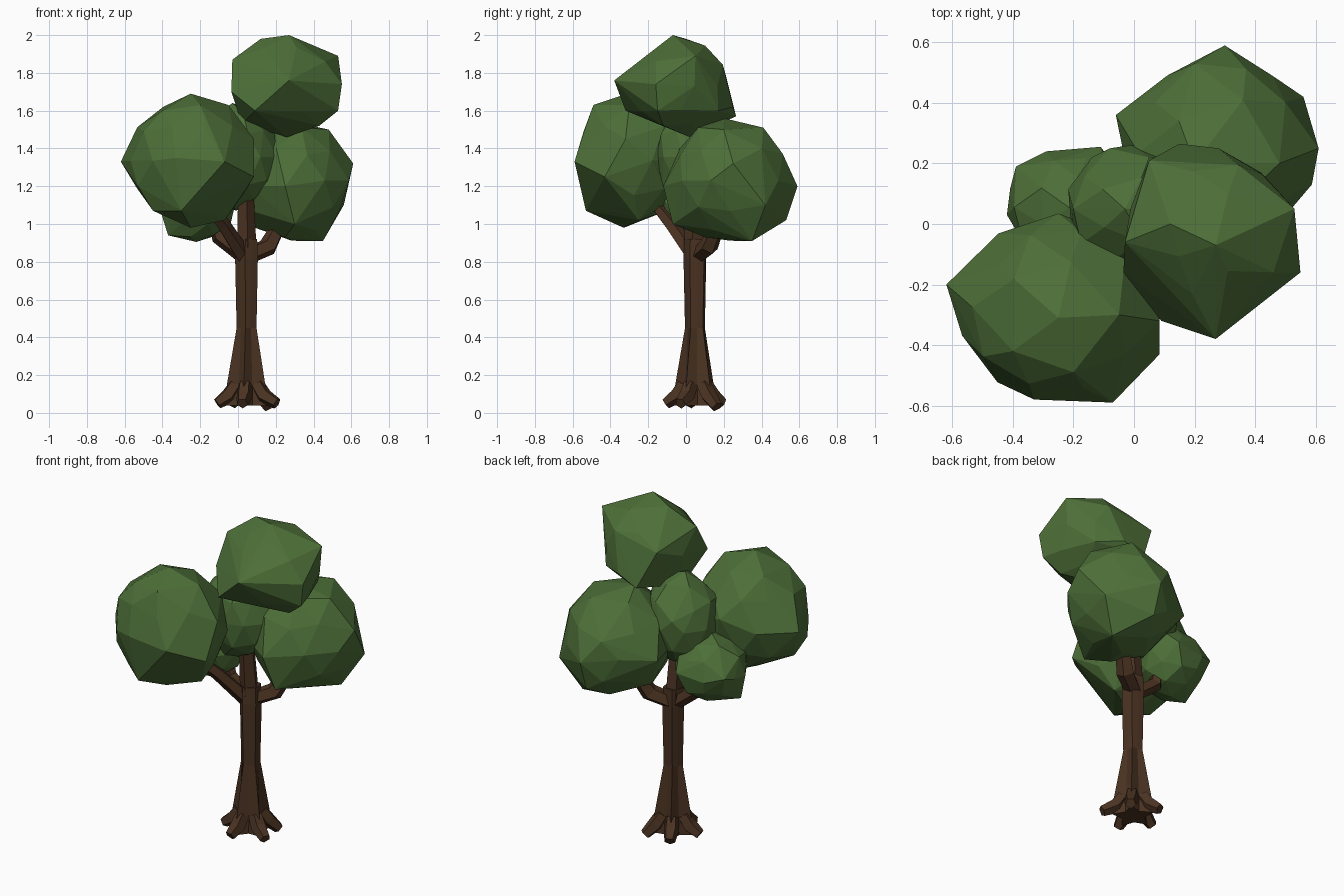
import bpy, bmesh, math, random
from mathutils import Vector

if "Cube" in bpy.data.objects:
    bpy.data.objects.remove(bpy.data.objects["Cube"])

random.seed(4)

def material(name, rgb):
    m = bpy.data.materials.new(name)
    m.diffuse_color = (*rgb, 1)
    m.use_nodes = True
    m.node_tree.nodes["Principled BSDF"].inputs["Base Color"].default_value = m.diffuse_color
    return m

BARK = material("bark brown", (0.07, 0.033, 0.016))
LEAF = material("leaf green", (0.075, 0.16, 0.04))

def finish(name, bm, mat):
    bmesh.ops.recalc_face_normals(bm, faces=bm.faces)
    mesh = bpy.data.meshes.new(name)
    bm.to_mesh(mesh)
    bm.free()
    mesh.materials.append(mat)
    ob = bpy.data.objects.new(name, mesh)
    bpy.context.collection.objects.link(ob)
    return ob

def skin(bm, rings):
    """Bridge equal-length rings of points and cap both ends."""
    vs = [[bm.verts.new(p) for p in r] for r in rings]
    n = len(vs[0])
    for a, b in zip(vs, vs[1:]):
        for i in range(n):
            j = (i + 1) % n
            bm.faces.new((a[i], a[j], b[j], b[i]))
    bm.faces.new(vs[0][::-1])
    bm.faces.new(vs[-1])

def limb(name, path, radii, sides=5):
    """Faceted tapering tube along a path."""
    pts = [Vector(p) for p in path]
    rings = []
    for i, (p, r) in enumerate(zip(pts, radii)):
        d = (pts[min(i + 1, len(pts) - 1)] - pts[max(i - 1, 0)]).normalized()
        u = d.orthogonal().normalized() if abs(d.z) > 0.95 else d.cross(Vector((0, 0, 1))).normalized()
        v = d.cross(u)
        rings.append([p + r * (u * math.cos(t) + v * math.sin(t))
                      for t in (math.tau * k / sides + 0.3 for k in range(sides))])
    bm = bmesh.new()
    skin(bm, rings)
    return finish(name, bm, BARK)

def crown(name, centre, radii, corners=()):
    """Chunky leaf ball: hull of a rough ball whose corners are pulled to given points."""
    c = Vector(centre)
    bm = bmesh.new()
    bmesh.ops.create_icosphere(bm, subdivisions=2, radius=1)
    for v in bm.verts:
        v.co = c + Vector([a * r for a, r in zip(v.co, radii)]) * random.uniform(0.92, 1.02)
    free = list(bm.verts)
    for p in map(Vector, corners):
        v = min(free, key=lambda w: (w.co - p).length)
        v.co = p
        free.remove(v)
    cos = [v.co.copy() for v in bm.verts]
    bm.clear()
    bmesh.ops.convex_hull(bm, input=[bm.verts.new(p) for p in cos])
    bmesh.ops.delete(bm, geom=[v for v in bm.verts if not v.link_faces], context='VERTS')
    return finish(name, bm, LEAF)

# trunk, fluted into five buttresses at the foot
CX, CY, ROOTS, START = 0.048, 0.05, 5, math.radians(45)
profile = [(0.04, 0.12, 0.065), (0.15, 0.108, 0.06), (0.45, 0.056, 0.046),
           (0.82, 0.064, 0.054), (0.92, 0.06, 0.05)]
rings = []
for z, r_out, r_in in profile:
    rings.append([(CX + r * math.cos(a), CY + r * math.sin(a), z)
                  for a, r in ((START + math.pi * k / ROOTS, r_in if k % 2 else r_out)
                               for k in range(2 * ROOTS))])
bm = bmesh.new()
skin(bm, rings)
finish("trunk", bm, BARK)

# roots
for i in range(ROOTS):
    a = START + math.tau * i / ROOTS
    tip = 0.031 if i == 0 else 0.05
    stretch = 1.1 if i == 4 else 1.0
    at = lambda r, z: (CX + r * math.cos(a), CY + r * math.sin(a), z)
    limb(f"root_{i + 1}", [at(0.06, 0.15), at(0.1, 0.09), at(0.16 * stretch, tip)], [0.04, 0.044, 0.031])

# branches
limb("main_branch", [(0.045, 0.05, 0.85), (0.04, 0.03, 1.15), (0.15, 0.0, 1.6)], [0.055, 0.045, 0.03])
limb("front_left_branch", [(0.03, 0.04, 0.83), (-0.08, -0.08, 1.0), (-0.2, -0.2, 1.15)], [0.045, 0.038, 0.03])
limb("back_left_branch", [(0.03, 0.05, 0.83), (-0.1, 0.06, 0.93), (-0.13, 0.07, 1.08)], [0.042, 0.042, 0.03])
limb("back_right_branch", [(0.05, 0.06, 0.83), (0.16, 0.12, 0.88), (0.25, 0.19, 1.05)], [0.045, 0.052, 0.035])

# leaf crowns
crown("front_left_crown", (-0.26, -0.275, 1.335), (0.33, 0.31, 0.345), [
    (-0.62, -0.2, 1.33), (-0.53, -0.41, 1.2), (-0.33, -0.58, 1.35), (-0.07, -0.59, 1.33),
    (0.085, -0.43, 1.25), (0.085, -0.32, 1.45), (-0.25, -0.31, 1.69), (-0.4, -0.42, 1.6),
    (-0.2, -0.49, 1.63), (-0.25, 0.035, 1.4), (-0.45, -0.14, 1.5), (-0.45, -0.4, 1.07),
    (-0.3, -0.53, 1.07), (-0.25, -0.33, 0.98), (-0.07, -0.25, 1.02), (-0.05, -0.3, 1.63)])
crown("back_right_crown", (0.285, 0.235, 1.23), (0.315, 0.335, 0.325), [
    (-0.06, 0.36, 1.22), (0.2, 0.53, 1.33), (0.3, 0.59, 1.2), (0.56, 0.42, 1.1),
    (0.61, 0.25, 1.32), (0.36, 0.41, 1.51), (0.48, 0.2, 1.5), (0.45, 0.35, 0.91),
    (0.25, 0.1, 0.93), (0.3, -0.07, 1.0), (0.25, -0.12, 1.2), (0.2, 0.2, 1.56), (0.3, 0.53, 1.02),
    (0.09, 0.2, 0.98), (0.06, 0.02, 1.2)])
crown("top_crown", (0.265, -0.03, 1.73), (0.285, 0.26, 0.25), [
    (0.27, -0.38, 1.76), (0.55, -0.16, 1.74), (0.53, 0.05, 1.89), (0.15, 0.265, 1.57),
    (0.05, 0.21, 1.79), (0.09, -0.32, 1.6), (-0.03, -0.06, 1.87), (-0.035, -0.16, 1.7),
    (0.27, -0.07, 2.0), (0.12, 0.0, 1.98), (0.26, 0.02, 1.46), (0.53, -0.15, 1.6), (0.28, 0.25, 1.62),
    (0.02, 0.0, 1.53), (0.43, -0.12, 1.52), (0.42, 0.17, 1.6)])
crown("back_left_crown", (-0.215, 0.055, 1.11), (0.21, 0.205, 0.205),
      [(-0.42, 0.03, 1.1), (-0.39, 0.19, 1.13), (-0.11, 0.255, 1.12), (-0.29, 0.24, 1.1),
       (-0.22, 0.05, 0.905), (-0.37, 0.0, 0.94)])
crown("middle_crown", (-0.01, 0.05, 1.355), (0.225, 0.215, 0.28),
      [(-0.08, 0.25, 1.42), (-0.03, 0.05, 1.64), (0.05, 0.22, 1.5)])
